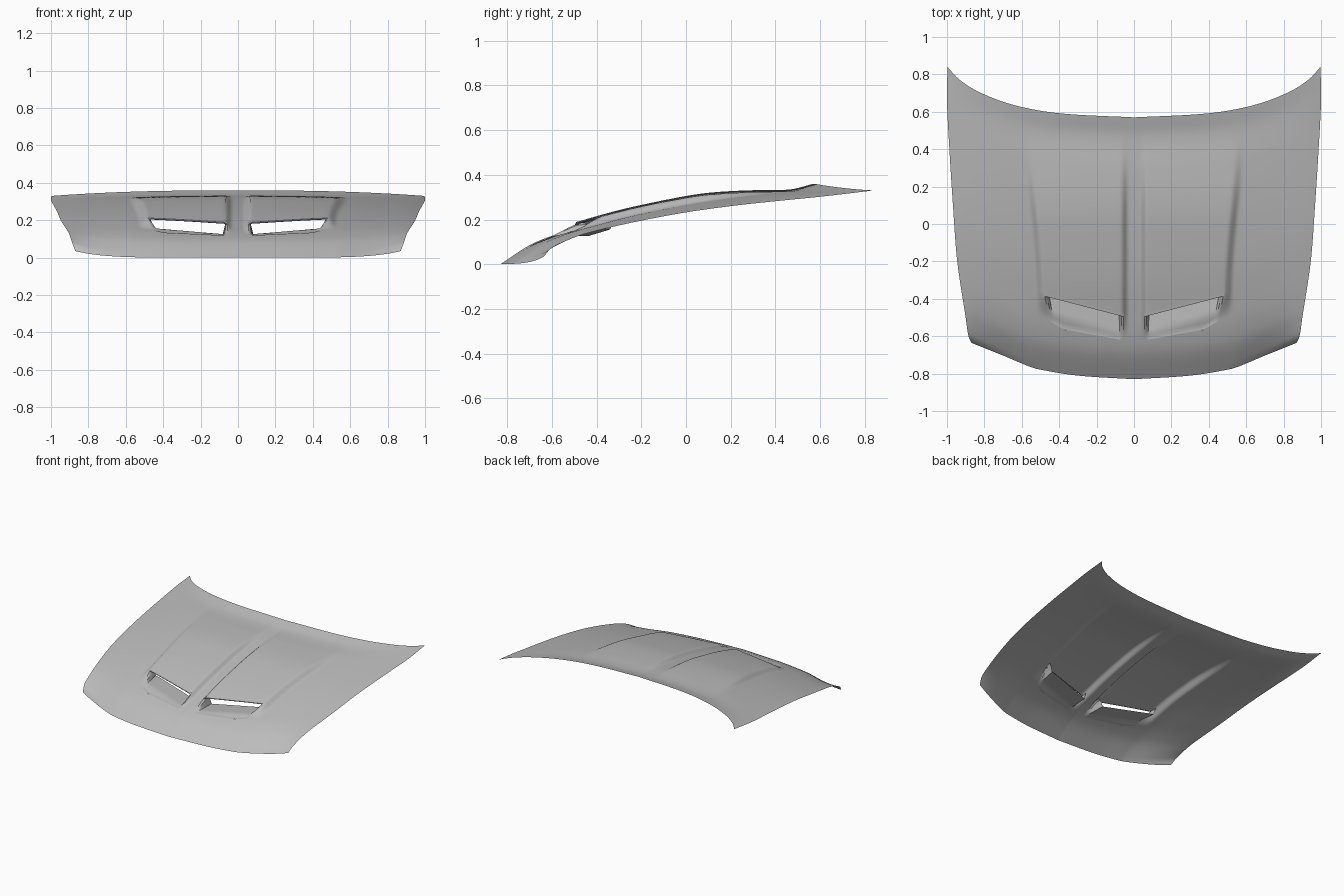
import bpy, bmesh
from mathutils import Vector

cube = bpy.data.objects.get("Cube")
if cube:
    bpy.data.objects.remove(cube, do_unlink=True)

paint = bpy.data.materials.new("grey_paint")
paint.use_nodes = True
GREY = (0.5, 0.5, 0.5, 1)
paint.diffuse_color = GREY
paint.node_tree.nodes["Principled BSDF"].inputs["Base Color"].default_value = GREY


def curve(pts, t):
    """Smooth interpolation through sorted (t, value) points."""
    t = min(max(t, pts[0][0]), pts[-1][0])
    last = len(pts) - 1

    def slope(k):
        a, b = pts[max(k - 1, 0)], pts[min(k + 1, last)]
        return (b[1] - a[1]) / (b[0] - a[0])
    i = 0
    while i < last - 1 and t > pts[i + 1][0]:
        i += 1
    (t0, a), (t1, b) = pts[i], pts[i + 1]
    h = t1 - t0
    s = (t - t0) / h
    return (a * (1 + 2 * s) * (1 - s) ** 2 + slope(i) * h * s * (1 - s) ** 2
            + b * s * s * (3 - 2 * s) + slope(i + 1) * h * s * s * (s - 1))


def step(a, b, t):
    s = min(max((t - a) / (b - a), 0), 1)
    return s * s * (3 - 2 * s)


def mix(a, b, t):
    return a + (b - a) * t


# Outline: front and rear edges across, side edge along
FRONT = [(0, -.83), (.35, -.81), (.58, -.778), (.64, -.763), (.8, -.705), (1, -.635)]
REAR = [(0, .57), (.4, .592), (.64, .635), (.83, .705), (.94, .775), (1, .84)]
SIDE = [(-.635, .87), (-.6, .885), (-.5, .9), (-.2, .945), (.1, .968),
        (.4, .987), (.66, 1), (.84, .997)]
# Height profiles along the centre line and the side edge
CENTRE_Z = [(-.83, 0), (-.7, .085), (-.6, .127), (-.48, .163), (-.3, .213),
            (-.1, .257), (.1, .293), (.3, .32), (.47, .335), (.57, .36)]
SIDE_Z = [(-.635, .035), (-.6, .075), (-.5, .12), (-.4, .15), (-.2, .195),
          (0, .232), (.2, .26), (.4, .282), (.6, .302), (.84, .33)]


def side_x(v):
    return curve(SIDE, mix(-.635, .84, v))


def outline_point(u, v):
    return u * side_x(v), mix(curve(FRONT, u), curve(REAR, u), v)


def lip_y(x):
    return -.48 + (x - .055) * .26


def height(x, y):
    """Height of the panel, with the raised scoop ridge added."""
    v = .5
    for _ in range(8):
        u = min(x / side_x(v), 1)
        f, r = curve(FRONT, u), curve(REAR, u)
        v = min(max((y - f) / (r - f), 0), 1)
    z = mix(curve(CENTRE_Z, mix(-.83, .57, v)), curve(SIDE_Z, mix(-.635, .84, v)),
            u ** mix(6, 2.5, step(0, .25, v)))
    outer = mix(.48, .54, step(-.4, .5, y))
    across = step(.03, .07, x) * (1 - step(outer, outer + .05, x))
    along = step(lip_y(x) - .13, lip_y(x), y) * (1 - step(0, .52, y))
    return z + .03 * across * along


def finish(bm, name):
    mesh = bpy.data.meshes.new(name)
    bm.to_mesh(mesh)
    bm.free()
    ob = bpy.data.objects.new(name, mesh)
    bpy.context.collection.objects.link(ob)
    mesh.materials.append(paint)
    mirror = ob.modifiers.new("mirror", 'MIRROR')
    mirror.merge_threshold = .0005
    bpy.ops.object.select_all(action='DESELECT')
    ob.select_set(True)
    bpy.context.view_layer.objects.active = ob
    bpy.ops.object.shade_smooth_by_angle(angle=.6)
    return ob


def add_grid(bm, rows):
    """Faces between rows of points, each row running along +x."""
    vs = [[bm.verts.new(p) for p in row] for row in rows]
    for a, b in zip(vs, vs[1:]):
        for i in range(len(a) - 1):
            bm.faces.new((a[i], a[i + 1], b[i + 1], b[i]))


# Scoop opening outline, counter-clockwise seen from above
FRONT_CHAIN = [(.055, -.595), (.075, -.618), (.37, -.565), (.45, -.52)]
OPENING = FRONT_CHAIN + [(.48, lip_y(.48)), (.055, lip_y(.055))]
EDGES = [(Vector(a), Vector(b)) for a, b in zip(OPENING, OPENING[1:] + OPENING[:1])]


def inside(p):
    return all((b - a).cross(p.xy - a) > 0 for a, b in EDGES)


# Hood panel: half sheet with the opening cut out, then lifted to height
bm = bmesh.new()
NU, NV = 90, 90
add_grid(bm, [[(*outline_point(i / NU, j / NV), 0) for i in range(NU + 1)]
              for j in range(NV + 1)])
for a, b in EDGES:
    near = [f for f in bm.faces if .02 < f.calc_center_median().x < .52
            and -.66 < f.calc_center_median().y < -.33]
    geom = set(near)
    for f in near:
        geom.update(f.verts)
        geom.update(f.edges)
    d = b - a
    bmesh.ops.bisect_plane(bm, geom=list(geom), dist=1e-5,
                           plane_co=(a.x, a.y, 0), plane_no=(d.y, -d.x, 0))
bmesh.ops.delete(bm, geom=[f for f in bm.faces if inside(f.calc_center_median())],
                 context='FACES')
for vert in bm.verts:
    vert.co.z = height(vert.co.x, vert.co.y)
finish(bm, "hood_panel")


# Scoop duct: recessed floor running back below the lip, with side walls
def chain_point(s):
    t = s * (len(FRONT_CHAIN) - 1)
    # widen the long middle span of the front edge
    knots = [0, .06, .8, 1]
    for k in range(3):
        if s <= knots[k + 1]:
            t = (s - knots[k]) / (knots[k + 1] - knots[k])
            return Vector(FRONT_CHAIN[k]).lerp(Vector(FRONT_CHAIN[k + 1]), t)


S = [0, .03, .06] + [.06 + .88 * i / 20 for i in range(1, 20)] + [.94, .97, 1]
T = [0, .08, .2, .35, .5, .65, .8, .9, 1, 1.25]
rows = []
for t in T:
    row = []
    for s in S:
        back_x = mix(.055, .48, s)
        p = chain_point(s).lerp(Vector((back_x, lip_y(back_x))), t)
        top = height(p.x, p.y) - (.006 if t > 1 else 0)
        floor = min(top - .004, .124 + .085 * (p.x - .06))
        edge = min(s, 1 - s)
        z = top if t == 0 or edge == 0 else mix(top, floor, min(edge / .06, 1) ** 2)
        row.append((p.x, p.y, z))
    rows.append(row)
bm = bmesh.new()
add_grid(bm, rows)
finish(bm, "scoop_duct")

# Scoop lip: folded edge over the mouth of the duct
rows = []
for dy, dz in [(-.004, -.012), (-.016, -.009), (-.016, -.004), (0, 0)]:
    rows.append([(x, lip_y(x) + dy, height(x, lip_y(x)) + dz)
                 for x in (mix(.055, .48, i / 24) for i in range(25))])
bm = bmesh.new()
add_grid(bm, rows)
finish(bm, "scoop_lip")
